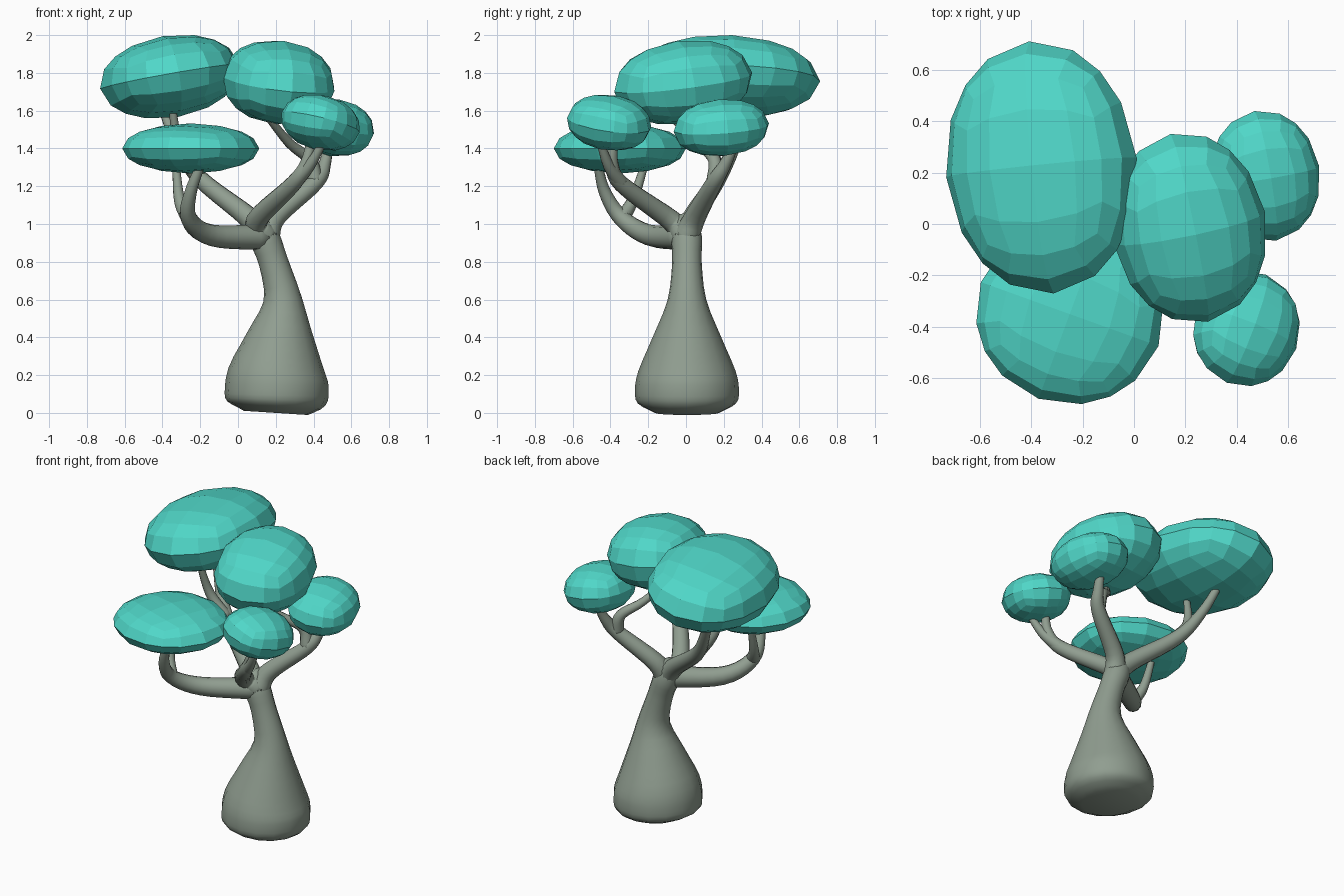
import bpy, bmesh
from math import radians, sin, cos, pi
from mathutils import Vector, Euler

if "Cube" in bpy.data.objects:
    bpy.data.objects.remove(bpy.data.objects["Cube"])


def material(name, rgb):
    m = bpy.data.materials.new(name)
    m.diffuse_color = (*rgb, 1)
    m.use_nodes = True
    m.node_tree.nodes["Principled BSDF"].inputs["Base Color"].default_value = m.diffuse_color
    return m


BARK = material("bark", (0.28, 0.34, 0.28))
LEAF = material("leaf", (0.08, 0.68, 0.58))


def finish(name, bm, mat, smooth):
    bmesh.ops.recalc_face_normals(bm, faces=bm.faces)
    for f in bm.faces:
        f.smooth = smooth
    me = bpy.data.meshes.new(name)
    bm.to_mesh(me)
    bm.free()
    me.materials.append(mat)
    ob = bpy.data.objects.new(name, me)
    bpy.context.collection.objects.link(ob)
    return ob


def spline(pts, steps):
    # Catmull-Rom through (x, y, z, radius) points
    p = [Vector(q) for q in pts]
    p = [p[0] * 2 - p[1]] + p + [p[-1] * 2 - p[-2]]
    out = []
    for i in range(1, len(p) - 2):
        a, b, c, d = p[i - 1:i + 3]
        for s in range(steps):
            t = s / steps
            out.append(0.5 * (2 * b + (c - a) * t + (2 * a - 5 * b + 4 * c - d) * t ** 2
                              + (3 * b - a - 3 * c + d) * t ** 3))
    return out + [p[-2]]


def tube(name, pts, sides=12, steps=5):
    path = spline(pts, steps)
    bm = bmesh.new()
    rings, side, last = [], Vector((1, 0, 0)), Vector((0, 0, 1))
    for i, q in enumerate(path):
        tan = (path[min(i + 1, len(path) - 1)] - path[max(i - 1, 0)]).to_3d().normalized()
        side = last.rotation_difference(tan) @ side
        last = tan
        up = tan.cross(side)
        rings.append([bm.verts.new(q.to_3d() + q.w * (side * cos(2 * pi * k / sides)
                      + up * sin(2 * pi * k / sides))) for k in range(sides)])
    for r, s in zip(rings, rings[1:]):
        for k in range(sides):
            j = (k + 1) % sides
            bm.faces.new((r[k], r[j], s[j], s[k]))
    bm.faces.new(rings[0])
    bm.faces.new(rings[-1])
    return finish(name, bm, BARK, True)


def taper(pts, r0, r1):
    # Radius shrinks from r0 to r1 along the points
    n = len(pts) - 1
    return [(*p, r1 + (r0 - r1) * (1 - i / n) ** 1.1) for i, p in enumerate(pts)]


def limb(name, main, fork):
    # A limb from the trunk crown, with a thinner fork leaving its third point
    main = [(.15, 0, .93)] + main
    tube(name + "_limb", taper(main, .07, .022))
    tube(name + "_fork", taper([main[2]] + fork, .043, .018))


def canopy(name, centre, half, tilt):
    # Faceted cube-sphere, tilted, then fitted to its overall half-sizes
    bm = bmesh.new()
    bmesh.ops.create_cube(bm, size=2)
    bmesh.ops.subdivide_edges(bm, edges=bm.edges[:], cuts=3, use_grid_fill=True)
    rot = Euler([radians(a) for a in tilt]).to_matrix()
    for v in bm.verts:
        v.co = rot @ (v.co.normalized() * Vector(half))
    ext = [max(abs(v.co[i]) for v in bm.verts) for i in range(3)]
    for v in bm.verts:
        v.co = Vector([v.co[i] * half[i] / ext[i] + centre[i] for i in range(3)])
    return finish(name, bm, LEAF, False)


# Bulbous trunk: x, z, radius
PROFILE = [(.2, 0, .17), (.203, .05, .26), (.205, .12, .275), (.207, .22, .258),
           (.225, .4, .182), (.237, .6, .102), (.187, .8, .078), (.14, .93, .08), (.1, 1.04, .05)]
tube("trunk", [(x, .005, z, r) for x, z, r in PROFILE], sides=16, steps=3)

# Four limbs with forks
limb("front_left", [(-.14, -.19, .94), (-.26, -.34, 1.03), (-.25, -.43, 1.17), (-.19, -.47, 1.33)],
     [(-.31, -.28, 1.13), (-.33, -.21, 1.34)])
limb("back_left", [(.05, .04, 1.04), (-.2, .17, 1.24), (-.32, .26, 1.42), (-.41, .34, 1.64)],
     [(-.31, .14, 1.4), (-.35, .08, 1.63)])
limb("back_right", [(.2, .05, 1.04), (.41, .15, 1.22), (.46, .21, 1.32), (.48, .26, 1.43)],
     [(.38, .15, 1.34), (.27, .06, 1.43), (.14, -.1, 1.59)])
limb("front_right", [(.1, -.08, 1.02), (.29, -.34, 1.21), (.36, -.39, 1.32), (.39, -.38, 1.46)],
     [(.38, -.41, 1.31), (.46, -.46, 1.45)])

# Foliage pads
canopy("back_left_foliage", (-.36, .22, 1.78), (.37, .49, .22), (-3, -10, 6))
canopy("top_foliage", (.215, -.015, 1.75), (.295, .365, .22), (8, 5, 12))
canopy("front_left_foliage", (-.25, -.35, 1.4), (.363, .35, .133), (0, 0, -20))
canopy("back_right_foliage", (.51, .187, 1.51), (.21, .252, .15), (5, 8, 10))
canopy("front_right_foliage", (.437, -.407, 1.537), (.207, .223, .147), (-12, 10, -22))
